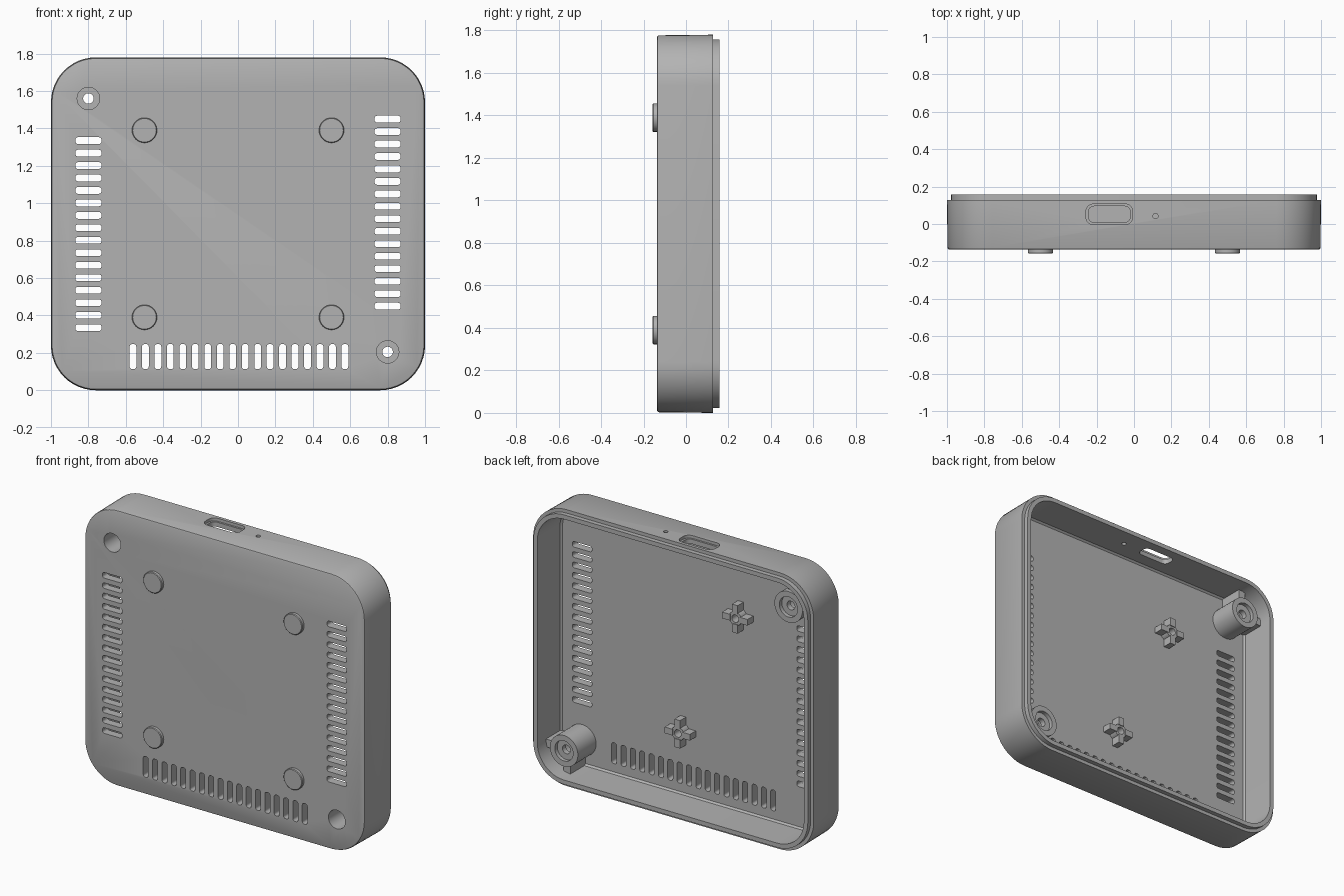
import bpy, bmesh, math
from mathutils import Vector

if "Cube" in bpy.data.objects:
    bpy.data.objects.remove(bpy.data.objects["Cube"], do_unlink=True)

grey = bpy.data.materials.new("mid grey plastic")
grey.use_nodes = True
grey.diffuse_color = (0.45, 0.45, 0.45, 1)
grey.node_tree.nodes["Principled BSDF"].inputs["Base Color"].default_value = (0.45, 0.45, 0.45, 1)

HEIGHT = 1.78
FRONT, FLOOR, RIM, LIP = -0.137, -0.085, 0.128, 0.157


def rounded_rect(cx, cz, hx, hz, r, steps=5):
    """Outline points of a rounded rectangle."""
    pts = []
    for quarter, (sx, sz) in enumerate([(1, 1), (-1, 1), (-1, -1), (1, -1)]):
        for i in range(steps + 1):
            a = math.pi / 2 * (quarter + i / steps)
            pts.append((cx + sx * (hx - r) + r * math.cos(a),
                        cz + sz * (hz - r) + r * math.sin(a)))
    return pts


def circle(cx, cz, r, sides=32):
    return [(cx + r * math.cos(2 * math.pi * i / sides),
             cz + r * math.sin(2 * math.pi * i / sides)) for i in range(sides)]


def along_y(outline, y):
    return [Vector((a, y, b)) for a, b in outline]


def along_z(outline, z):
    return [Vector((a, b, z)) for a, b in outline]


def loft(bm, loops, ring=False):
    """Skin a stack of loops; cap the ends or join last to first."""
    rows = [[bm.verts.new(p) for p in loop] for loop in loops]
    n = len(rows[0])
    pairs = list(zip(rows, rows[1:])) + ([(rows[-1], rows[0])] if ring else [])
    for a, b in pairs:
        for i in range(n):
            j = (i + 1) % n
            bm.faces.new((a[i], a[j], b[j], b[i]))
    if not ring:
        bm.faces.new(rows[0])
        bm.faces.new(rows[-1])


def box(bm, x0, x1, y0, y1, z0, z1):
    corners = [(x0, z0), (x1, z0), (x1, z1), (x0, z1)]
    loft(bm, [along_y(corners, y0), along_y(corners, y1)])


def finish(bm, name):
    bmesh.ops.recalc_face_normals(bm, faces=bm.faces)
    mesh = bpy.data.meshes.new(name)
    bm.to_mesh(mesh)
    bm.free()
    obj = bpy.data.objects.new(name, mesh)
    bpy.context.collection.objects.link(obj)
    mesh.materials.append(grey)
    return obj


def activate(obj):
    bpy.ops.object.select_all(action='DESELECT')
    obj.select_set(True)
    bpy.context.view_layer.objects.active = obj


def smooth(obj):
    activate(obj)
    bpy.ops.object.shade_smooth_by_angle(angle=math.radians(30))


def cut(obj, bm):
    cutter = finish(bm, "cutter")
    cutter.hide_render = True
    mod = obj.modifiers.new("cut", 'BOOLEAN')
    mod.operation, mod.solver, mod.object = 'DIFFERENCE', 'EXACT', cutter
    activate(obj)
    bpy.ops.object.modifier_apply(modifier=mod.name)
    bpy.data.objects.remove(cutter, do_unlink=True)


# Tray-shaped shell with a stepped lip round the open back
profile = [(0.013, FRONT), (0.006, FRONT + 0.003), (0.003, FRONT + 0.01), (0, RIM),
           (0.022, RIM), (0.022, LIP), (0.05, LIP), (0.05, FLOOR + 0.012), (0.06, FLOOR)]
bm = bmesh.new()
loft(bm, [along_y(rounded_rect(0, HEIGHT / 2, 1 - d, HEIGHT / 2 - d, 0.24 - d, 12), y)
          for d, y in profile])
shell = finish(bm, "shell")

# Vent slots and screw holes through the front plate
SCREWS = [(-0.8, 1.56, -1), (0.8, 0.205, 1)]
PITCH = 1 / 15
slots = [(-0.8, 0.335 + i * PITCH, 0.07, 0.018) for i in range(16)]
slots += [(0.8, 0.45 + i * PITCH, 0.07, 0.018) for i in range(16)]
slots += [((i - 8.5) * PITCH + 0.005, 0.18, 0.018, 0.067) for i in range(18)]
bm = bmesh.new()
for x, z, hx, hz in slots:
    outline = rounded_rect(x, z, hx, hz, 0.014, 4)
    loft(bm, [along_y(outline, -0.2), along_y(outline, -0.04)])
for x, z, side in SCREWS:
    outline = circle(x, z, 0.06)
    loft(bm, [along_y(outline, -0.2), along_y(outline, -0.04)])
cut(shell, bm)

# Port opening with a stepped edge, and a pinhole, in the top wall
bm = bmesh.new()
port = rounded_rect(-0.132, 0.052, 0.112, 0.043, 0.03)
port_edge = rounded_rect(-0.132, 0.052, 0.125, 0.055, 0.04)
loft(bm, [along_z(port, HEIGHT - 0.1), along_z(port, HEIGHT - 0.02),
          along_z(port_edge, HEIGHT - 0.02), along_z(port_edge, HEIGHT + 0.1)])
pin = circle(0.115, 0.042, 0.014, 16)
loft(bm, [along_z(pin, HEIGHT - 0.1), along_z(pin, HEIGHT + 0.1)])
cut(shell, bm)
smooth(shell)

# Round feet on the front plate
for name, x, z in [("upper_right_foot", -0.5, 1.39), ("upper_left_foot", 0.5, 1.39),
                   ("lower_right_foot", -0.5, 0.39), ("lower_left_foot", 0.5, 0.39)]:
    bm = bmesh.new()
    loft(bm, [along_y(circle(x, z, r), y) for r, y in
              [(0.067, FRONT + 0.005), (0.067, -0.154), (0.063, -0.158)]])
    smooth(finish(bm, name))

# Screw bosses: hollow posts, each with two ribs to the nearby walls
boss = [(0.1, FLOOR - 0.002), (0.1, 0.1), (0.065, 0.1), (0.065, 0.075), (0.028, 0.075),
        (0.028, 0.04), (0.06, 0.04), (0.06, FLOOR - 0.002)]
for x, z, side in SCREWS:
    label = "lower_left" if side > 0 else "upper_right"
    bm = bmesh.new()
    loft(bm, [along_y(circle(x, z, r), y) for r, y in boss], ring=True)
    smooth(finish(bm, label + "_screw_boss"))
    bm = bmesh.new()
    box(bm, *sorted((x + side * 0.08, x + side * 0.16)), FLOOR - 0.01, 0.07, z - 0.025, z + 0.025)
    box(bm, x - 0.025, x + 0.025, FLOOR - 0.01, 0.07, *sorted((z - side * 0.08, z - side * 0.165)))
    finish(bm, label + "_boss_ribs")

# Cross-shaped standoffs on the inside of the plate
post = [(0.045, FLOOR - 0.005), (0.045, -0.03), (0.024, -0.03), (0.024, FLOOR - 0.005)]
for name, x, z in [("upper_standoff", -0.33, 1.31), ("lower_standoff", 0.08, 0.46)]:
    bm = bmesh.new()
    loft(bm, [along_y(circle(x, z, r, 24), y) for r, y in post], ring=True)
    for s in (-1, 1):
        box(bm, *sorted((x + s * 0.035, x + s * 0.09)), FLOOR - 0.005, -0.025, z - 0.02, z + 0.02)
        box(bm, x - 0.02, x + 0.02, FLOOR - 0.005, -0.025, *sorted((z + s * 0.035, z + s * 0.09)))
    smooth(finish(bm, name))
